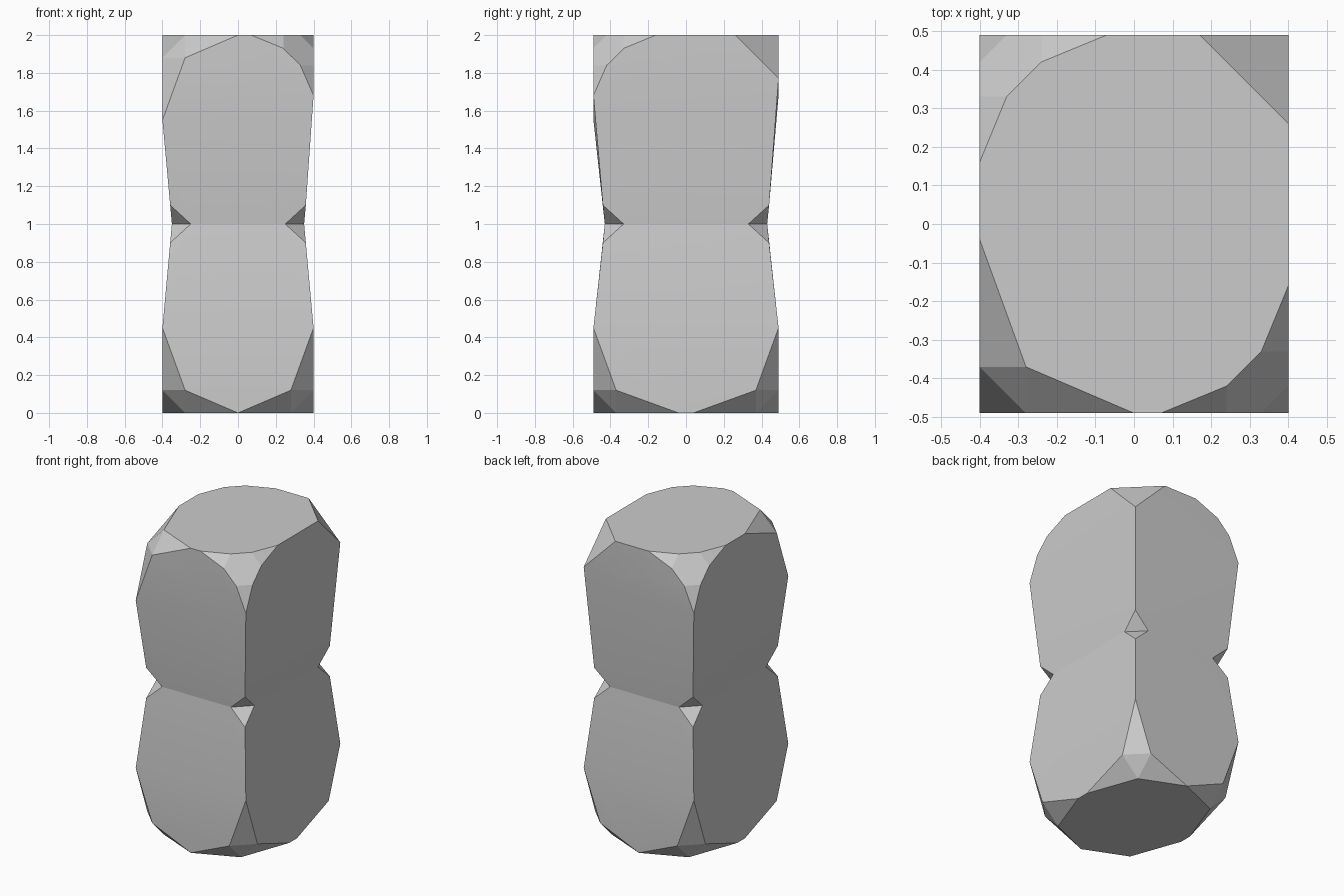
import bpy, bmesh, math

if "Cube" in bpy.data.objects:
    bpy.data.objects.remove(bpy.data.objects["Cube"])

HX, HY = 0.40, 0.49      # half sizes at the two ends
WX, WY = 0.35, 0.43      # half sizes at the waist

# Corner cut styles: (distance cut along x, y, z edges, face points as offsets)
FACETED = ((0.40, 0.45, 0.45), [(0.12, 0.12)])
ROUNDED = ((0.33, 0.33, 0.32), [(0.16, 0.07), (0.07, 0.16)])
PLAIN = ((0.23, 0.23, 0.23), [])


def corner_points(style):
    """Inward offsets from a box corner for every vertex of its cut."""
    (ex, ey, ez), face = style
    pts = [(ex, 0, 0), (0, ey, 0), (0, 0, ez)]
    for a, b in face:
        pts += [(a, b, 0), (a, 0, b), (0, a, b)]
    return pts


def half_body(top, styles):
    """Convex half, from the notched waist (z=1) to one end (z=2 or z=0)."""
    up = 1 if top else -1
    bm = bmesh.new()
    for (sx, sy), style in styles.items():
        pts = [(HX - a, HY - b, 1 - c) for a, b, c in corner_points(style)]
        # waist notch: two points on the waist line, one on the upright edge
        pts += [(WX - 0.10, WY, 0), (WX, WY - 0.10, 0), (WX + 0.009, WY + 0.01, 0.10)]
        for x, y, h in pts:
            bm.verts.new((sx * x, sy * y, 1 + up * h))
    bmesh.ops.remove_doubles(bm, verts=bm.verts, dist=1e-4)
    res = bmesh.ops.convex_hull(bm, input=bm.verts)
    loose = [v for v in bm.verts if not v.link_faces]
    bmesh.ops.delete(bm, geom=loose, context='VERTS')
    # open the waist so both halves join cleanly
    cap = [f for f in bm.faces if all(abs(v.co.z - 1) < 1e-4 for v in f.verts)]
    bmesh.ops.delete(bm, geom=cap, context='FACES')
    mesh = bpy.data.meshes.new("half")
    bm.to_mesh(mesh)
    bm.free()
    return mesh


# Both halves merged into one body
top = half_body(True, {(-1, -1): FACETED, (1, -1): ROUNDED,
                       (-1, 1): ROUNDED, (1, 1): PLAIN})
bottom = half_body(False, {(x, y): FACETED for x in (-1, 1) for y in (-1, 1)})
bm = bmesh.new()
bm.from_mesh(top)
bm.from_mesh(bottom)
bmesh.ops.remove_doubles(bm, verts=bm.verts, dist=1e-4)
bmesh.ops.dissolve_limit(bm, angle_limit=math.radians(0.5),
                         verts=bm.verts, edges=bm.edges)
bmesh.ops.recalc_face_normals(bm, faces=bm.faces)
mesh = bpy.data.meshes.new("waisted_block")
bm.to_mesh(mesh)
bm.free()
for m in (top, bottom):
    bpy.data.meshes.remove(m)

body = bpy.data.objects.new("waisted_block", mesh)
bpy.context.collection.objects.link(body)
bpy.context.view_layer.objects.active = body
body.select_set(True)
bpy.ops.object.shade_smooth_by_angle(angle=math.radians(9))
